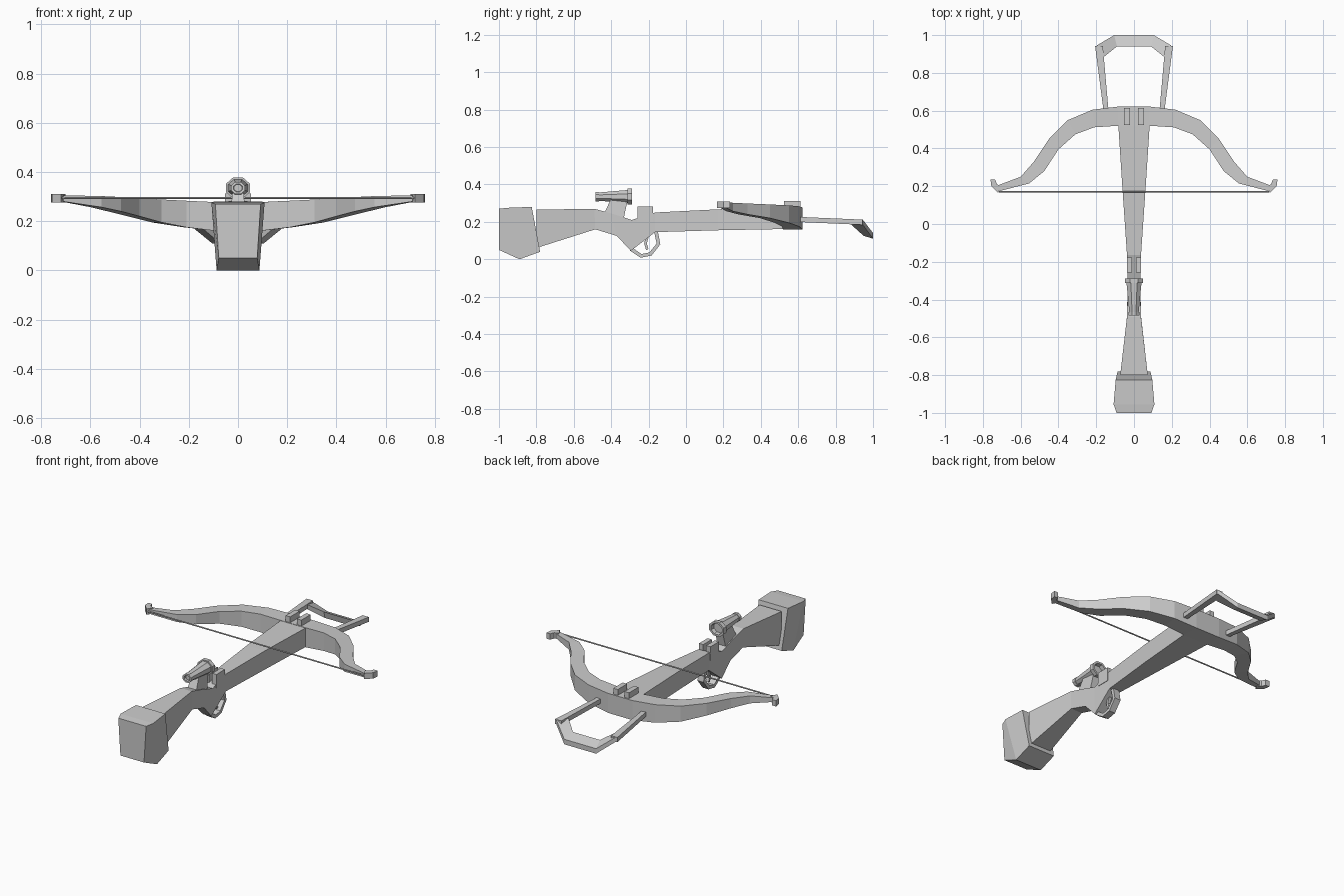
import bpy, bmesh, math
from mathutils import Vector

if bpy.data.objects.get("Cube"):
    bpy.data.objects.remove(bpy.data.objects["Cube"])

grey = bpy.data.materials.new("plain grey")
grey.use_nodes = True
colour = (0.6, 0.6, 0.6, 1)
grey.diffuse_color = colour
grey.node_tree.nodes["Principled BSDF"].inputs["Base Color"].default_value = colour


def loft(name, rings):
    """Skin a list of equal-length rings and cap both ends."""
    bm = bmesh.new()
    rows = [[bm.verts.new(p) for p in ring] for ring in rings]
    n = len(rows[0])
    for a, b in zip(rows, rows[1:]):
        for i in range(n):
            j = (i + 1) % n
            bm.faces.new((a[i], a[j], b[j], b[i]))
    bm.faces.new(rows[0])
    bm.faces.new(rows[-1])
    bmesh.ops.recalc_face_normals(bm, faces=bm.faces)
    mesh = bpy.data.meshes.new(name)
    bm.to_mesh(mesh)
    bm.free()
    mesh.materials.append(grey)
    obj = bpy.data.objects.new(name, mesh)
    bpy.context.collection.objects.link(obj)
    return obj


def mirrored(half):
    """Extend rings listed from the middle outwards to the other side."""
    return [[(-x, y, z) for x, y, z in r] for r in reversed(half)] + half


def mirror_x(obj):
    obj.modifiers.new("mirror", 'MIRROR')


def box(name, x0, x1, y0, y1, z0, z1):
    return loft(name, [[(x0, y, z0), (x1, y, z0), (x1, y, z1), (x0, y, z1)]
                       for y in (y0, y1)])


def body(name, stations):
    """Each station: top y, z, half width, then bottom y, z, half width."""
    return loft(name, [[(-wt, yt, zt), (wt, yt, zt), (wb, yb, zb), (-wb, yb, zb)]
                       for yt, zt, wt, yb, zb, wb in stations])


def strip(name, path, thick, half):
    """Bent flat strip following a (y, z) path, centred on x = 0."""
    rings = []
    for i, (y, z) in enumerate(path):
        a, b = Vector(path[max(i - 1, 0)]), Vector(path[min(i + 1, len(path) - 1)])
        d = (b - a).normalized() * thick / 2
        rings.append([(-half, y - d.y, z + d.x), (half, y - d.y, z + d.x),
                      (half, y + d.y, z - d.x), (-half, y + d.y, z - d.x)])
    return loft(name, rings)


# Stock and butt
body("stock", [
    (-0.80, 0.265, 0.073, -0.80, 0.06, 0.068),
    (-0.49, 0.27, 0.037, -0.485, 0.16, 0.037),
    (-0.40, 0.245, 0.035, -0.37, 0.125, 0.035),
    (-0.29, 0.21, 0.035, -0.295, 0.045, 0.03),
    (-0.165, 0.25, 0.037, -0.165, 0.145, 0.035),
    (0.17, 0.267, 0.06, 0.17, 0.155, 0.06),
    (0.60, 0.277, 0.088, 0.60, 0.163, 0.088)])
body("butt", [
    (-1.0, 0.27, 0.092, -1.0, 0.05, 0.078),
    (-0.955, 0.275, 0.108, -0.89, 0.0, 0.087),
    (-0.825, 0.28, 0.097, -0.78, 0.04, 0.087)])

# Bow limbs: outer x, y, inner x, y, bottom z, top z
limb = [(0.08, 0.622, 0.085, 0.52, 0.16, 0.277),
        (0.22, 0.605, 0.21, 0.512, 0.175, 0.283),
        (0.35, 0.55, 0.31, 0.475, 0.195, 0.288),
        (0.45, 0.45, 0.40, 0.395, 0.22, 0.293),
        (0.53, 0.33, 0.475, 0.28, 0.24, 0.298),
        (0.60, 0.25, 0.555, 0.215, 0.257, 0.302),
        (0.72, 0.205, 0.71, 0.175, 0.28, 0.305)]
loft("bow", mirrored([[(xo, yo, b), (xo, yo, t), (xi, yi, t), (xi, yi, b)]
                      for xo, yo, xi, yi, b, t in limb]))

# Hooked bow tips
hook = [(0.70, 0.20), (0.72, 0.165), (0.755, 0.20),
        (0.76, 0.235), (0.735, 0.235), (0.725, 0.21)]
mirror_x(loft("bow_tips", [[(x, y, z) for x, y in hook] for z in (0.275, 0.31)]))

# Bowstring
corners = [math.radians(60 * i) for i in range(6)]
loft("bowstring", [[(x, 0.171 + 0.004 * math.cos(a), 0.294 + 0.004 * math.sin(a))
                    for a in corners] for x in (-0.715, 0.715)])

# Paired rails on top
mirror_x(box("front_rails", 0.022, 0.052, 0.525, 0.613, 0.26, 0.312))
mirror_x(box("rear_rails", 0.01, 0.038, -0.258, -0.177, 0.20, 0.282))

# Foot stirrup: bent bar running from the middle of the front to each arm
loft("stirrup", mirrored([
    [(0.105, 1.0, 0.11), (0.105, 1.0, 0.14), (0.09, 0.94, 0.165), (0.09, 0.95, 0.125)],
    [(0.197, 0.945, 0.185), (0.197, 0.945, 0.212),
     (0.165, 0.88, 0.214), (0.165, 0.88, 0.188)]]))
mirror_x(loft("stirrup_arms", [
    [(x0, y, z0), (x1, y, z0), (x1, y, z1), (x0, y, z1)]
    for x0, x1, y, z0, z1 in [(0.134, 0.16, 0.59, 0.2, 0.227),
                              (0.165, 0.206, 0.943, 0.184, 0.212)]]))

# Scope: y, radius of each eight-sided ring, with hollow ends
scope = [(-0.47, 0.015), (-0.484, 0.017), (-0.484, 0.027), (-0.465, 0.027),
         (-0.465, 0.024), (-0.312, 0.038), (-0.312, 0.046), (-0.288, 0.046),
         (-0.288, 0.034), (-0.31, 0.030)]
eighth = [math.radians(22.5 + 45 * i) for i in range(8)]
loft("scope", [[(1.13 * r * math.cos(a), y, 0.335 + r * math.sin(a)) for a in eighth]
               for y, r in scope])
body("scope_mount", [(-0.40, 0.325, 0.022, -0.44, 0.24, 0.03),
                     (-0.31, 0.325, 0.022, -0.335, 0.21, 0.03)])

# Trigger and its guard
strip("trigger_guard", [(-0.162, 0.155), (-0.147, 0.082), (-0.19, 0.028),
                        (-0.24, 0.018), (-0.295, 0.055)], 0.02, 0.02)
strip("trigger", [(-0.20, 0.14), (-0.217, 0.085), (-0.207, 0.052)], 0.014, 0.009)
